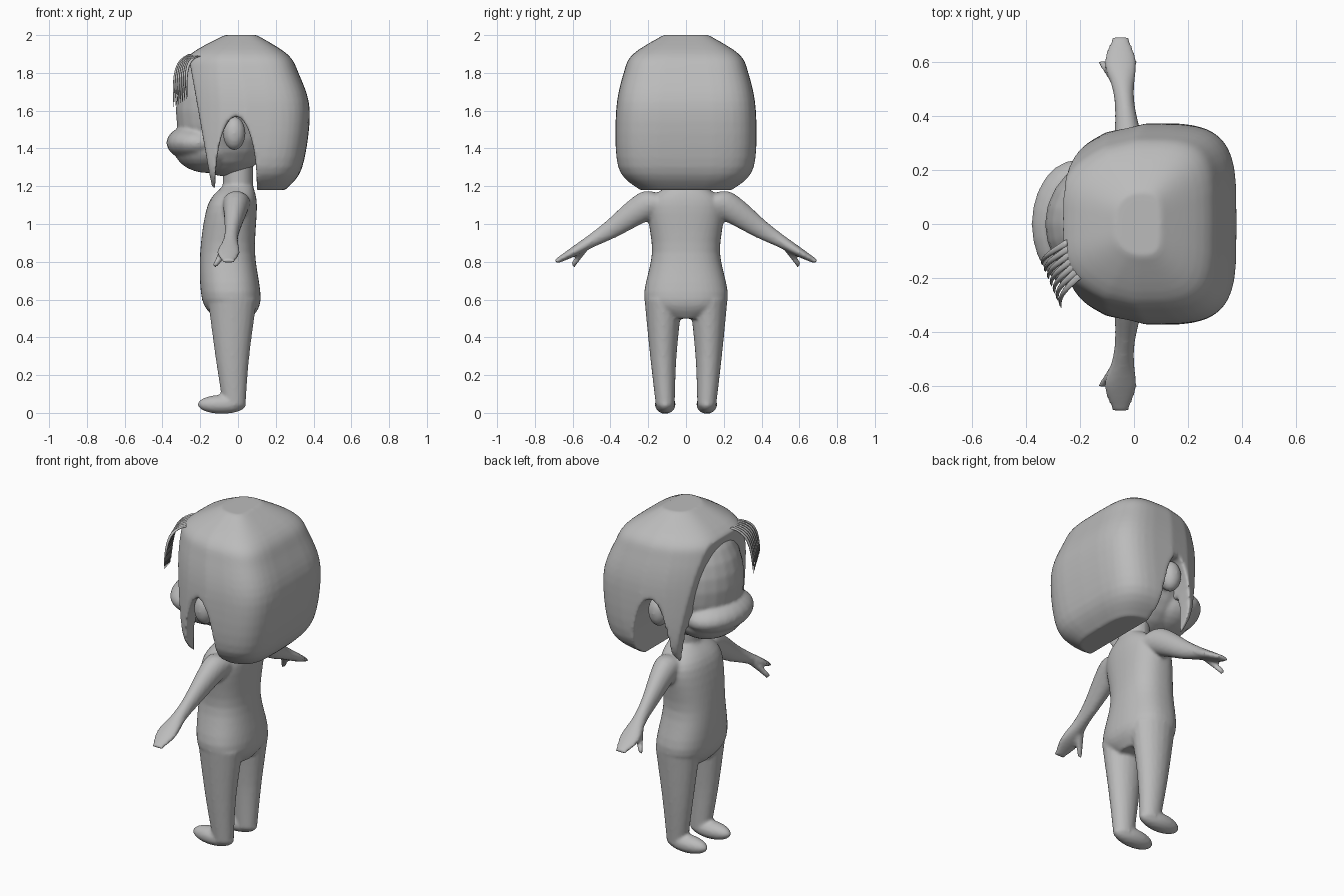
import bpy, bmesh, math
from mathutils import Matrix, Vector

if "Cube" in bpy.data.objects:
    bpy.data.objects.remove(bpy.data.objects["Cube"])

grey = bpy.data.materials.new("plain grey")
grey.use_nodes = True
grey.diffuse_color = (0.5, 0.5, 0.5, 1)
shader = grey.node_tree.nodes["Principled BSDF"]
shader.inputs["Base Color"].default_value = grey.diffuse_color


def skin(bm, rings):
    """Closed surface through a list of equal-length point rings."""
    rows = [[bm.verts.new(point) for point in ring] for ring in rings]
    for lower, upper in zip(rows, rows[1:]):
        for i in range(len(lower)):
            bm.faces.new((lower[i - 1], lower[i], upper[i], upper[i - 1]))
    bm.faces.new(rows[0])
    bm.faces.new(rows[-1])


def unit_ring(power, count):
    """Superellipse points: power 2 is round, larger is boxier."""
    points = []
    for i in range(count):
        angle = math.tau * i / count
        c, s = math.cos(angle), math.sin(angle)
        points.append((math.copysign(abs(c) ** (2 / power), c),
                       math.copysign(abs(s) ** (2 / power), s)))
    return points


def section(z, front, back, half):
    return Vector((z, front, back, half))


def spline(keys, steps=5):
    """Smooth series of vectors passing through the keys."""
    padded = [keys[0], *keys, keys[-1]]
    for before, start, end, after in zip(padded, padded[1:], padded[2:], padded[3:]):
        for step in range(steps):
            t = step / steps
            leave, arrive = (end - before) / 2, (after - start) / 2
            ease = t * t * (3 - 2 * t)
            yield (start.lerp(end, ease) + leave * t * (1 - t) ** 2
                   - arrive * t * t * (1 - t))
    yield keys[-1]


def stack(bm, keys, power, taper=0):
    """Horizontal superellipse sections; taper narrows the face side."""
    rings = []
    for z, front, back, half in spline(keys):
        middle, reach = (front + back) / 2, (back - front) / 2
        rings.append([(middle + u * reach,
                       v * half * (1 - taper * max(0, -u - 0.2)), z)
                      for u, v in unit_ring(power, 40)])
    skin(bm, rings)


def limb(bm, side, lean, stations):
    """Tube through (centre, x radius, thickness); lean is the thickness direction."""
    keys = [Vector((*centre, wide, thick)) for centre, wide, thick in stations]
    rings = []
    for x, y, z, wide, thick in spline(keys):
        rings.append([(x + u * wide, side * (y + v * thick * lean.y), z + v * thick * lean.z)
                      for u, v in unit_ring(2, 20)])
    skin(bm, rings)


def blob(bm, centre, radii):
    place = Matrix.Translation(centre) @ Matrix.Diagonal((*radii, 1))
    bmesh.ops.create_uvsphere(bm, u_segments=24, v_segments=14, radius=1, matrix=place)


def finish(name, bm):
    bmesh.ops.recalc_face_normals(bm, faces=bm.faces)
    mesh = bpy.data.meshes.new(name)
    bm.to_mesh(mesh)
    bm.free()
    mesh.materials.append(grey)
    mesh.shade_smooth()
    part = bpy.data.objects.new(name, mesh)
    bpy.context.collection.objects.link(part)
    return part


def soften(part, steps):
    """Merge overlapping pieces into one skin and round the joints."""
    remesh = part.modifiers.new("merge", "REMESH")
    remesh.mode = "VOXEL"
    remesh.voxel_size = 0.01
    remesh.use_smooth_shade = True
    smooth = part.modifiers.new("soften", "SMOOTH")
    smooth.factor = 0.5
    smooth.iterations = steps


# Body: torso, neck, legs, feet, arms and thumbs in one skin
bm = bmesh.new()
stack(bm, [section(z=0.5, front=-0.12, back=0.07, half=0.1),
           section(z=0.6, front=-0.19, back=0.12, half=0.22),
           section(z=0.85, front=-0.2, back=0.09, half=0.18),
           section(z=1.1, front=-0.16, back=0.1, half=0.2),
           section(z=1.2, front=-0.08, back=0.08, half=0.1)], power=2.4)
stack(bm, [section(z=1.1, front=-0.08, back=0.08, half=0.09),
           section(z=1.35, front=-0.08, back=0.08, half=0.09)], power=2)
level, sloping = Vector((0, 1, 0)), Vector((0, 0.55, 0.83))
for side in (1, -1):
    hip, knee, ankle = (-0.03, 0.12, 0.6), (-0.03, 0.12, 0.3), (-0.02, 0.11, 0.04)
    limb(bm, side, level, [(hip, 0.13, 0.1), (knee, 0.09, 0.07), (ankle, 0.06, 0.05)])
    blob(bm, (-0.085, side * 0.11, 0.045), (0.13, 0.055, 0.05))
    chest, shoulder, elbow = (-0.01, 0.08, 1.09), (-0.01, 0.2, 1.1), (-0.03, 0.4, 0.97)
    wrist, palm, fingertip = (-0.04, 0.5, 0.91), (-0.05, 0.6, 0.85), (-0.05, 0.69, 0.8)
    limb(bm, side, sloping, [(chest, 0.08, 0.08), (shoulder, 0.07, 0.08), (elbow, 0.04, 0.05),
                             (wrist, 0.04, 0.035), (palm, 0.06, 0.025), (fingertip, 0.03, 0.012)])
    thumb_base, thumb_tip = (-0.06, 0.53, 0.88), (-0.12, 0.6, 0.78)
    limb(bm, side, sloping, [(thumb_base, 0.03, 0.02), (thumb_tip, 0.015, 0.015)])
soften(finish("body", bm), steps=4)

# Head: skull, protruding mouth, jaw and ears
bm = bmesh.new()
blob(bm, (-0.06, 0, 1.6), (0.27, 0.26, 0.35))
blob(bm, (-0.21, 0, 1.43), (0.17, 0.24, 0.1))
blob(bm, (-0.16, 0, 1.4), (0.18, 0.22, 0.13))
for side in (1, -1):
    blob(bm, (-0.02, side * 0.28, 1.48), (0.06, 0.06, 0.09))
soften(finish("head", bm), steps=8)

# Hair: boxy bob volume, narrower towards the face
bm = bmesh.new()
stack(bm, [section(z=1.18, front=-0.3, back=0.25, half=0.25),
           section(z=1.3, front=-0.3, back=0.34, half=0.36),
           section(z=1.6, front=-0.3, back=0.38, half=0.37),
           section(z=1.8, front=-0.29, back=0.32, half=0.33),
           section(z=1.9, front=-0.25, back=0.26, half=0.28),
           section(z=2, front=-0.07, back=0.1, half=0.12)], power=4, taper=0.4)
hair = finish("hair", bm)


def carve(name, outline, half):
    """Cut a side outline through the hair, out to the given half width."""
    bm = bmesh.new()
    skin(bm, [[(x, y, z) for x, z in outline] for y in (-half, half)])
    cutter = finish(name, bm)
    cutter.hide_render = True
    cutter.hide_viewport = True
    cut = hair.modifiers.new(name, "BOOLEAN")
    cut.operation = "DIFFERENCE"
    cut.object = cutter


# Face opening, arched notches over the ears, hollow behind the side locks
carve("face_opening_cutter",
      [(-0.14, 1.1), (-0.14, 1.2), (-0.21, 1.6), (-0.26, 1.88), (-0.6, 1.88), (-0.6, 1.1)], 0.6)
carve("ear_notch_cutter",
      [(0.11 * u - 0.01, 0.37 * v + 1.2) for u, v in unit_ring(2, 32)], 0.5)
carve("lock_hollow_cutter",
      [(-0.5, 1.05), (0.06, 1.05), (0.06, 1.4), (-0.5, 1.4)], 0.24)
soften(hair, steps=8)

# Fringe: thin tapered strands swept over one side of the forehead
bm = bmesh.new()
strands, steps = 7, 8
for i in range(strands):
    across = i / (strands - 1)
    root = Vector((-0.25, -0.07, 1.9)).lerp(Vector((-0.2, -0.19, 1.89)), across)
    tip = Vector((-0.34, -0.15, 1.62)).lerp(Vector((-0.27, -0.31, 1.66)), across)
    rings = []
    for k in range(steps + 1):
        t = k / steps
        centre = root.lerp(tip, t) + Vector((-0.03, -0.01, 0.06)) * math.sin(math.pi * t)
        radius = 0.012 * math.sqrt(1.01 - t)
        rings.append([centre + Vector((u, v, 0)) * radius for u, v in unit_ring(2, 8)])
    skin(bm, rings)
finish("fringe_strands", bm)
